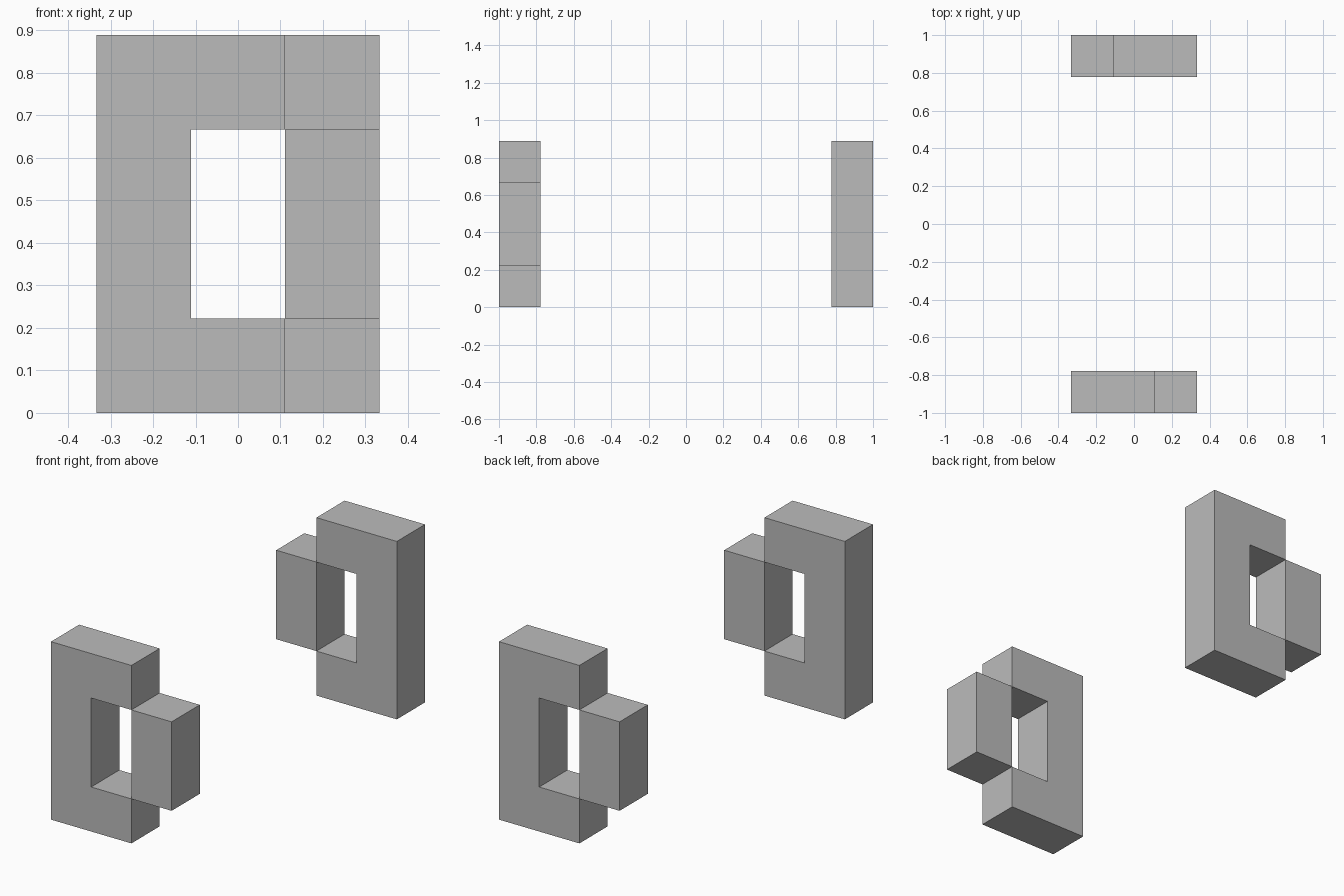
import bpy
import bmesh
from math import pi
from mathutils import Matrix

cube = bpy.data.objects.get("Cube")
if cube:
    bpy.data.objects.remove(cube, do_unlink=True)

U = 2 / 9            # grid unit: every part is a whole number of units
DEPTH = U

grey = bpy.data.materials.new("plain grey")
grey.use_nodes = True
colour = (0.5, 0.5, 0.5, 1)
grey.diffuse_color = colour
grey.node_tree.nodes["Principled BSDF"].inputs["Base Color"].default_value = colour


def slab(name, outline, turn):
    """Extrude an x-z outline (in units) through the depth of the front frame."""
    bm = bmesh.new()
    face = bm.faces.new([bm.verts.new((x * U, -1, z * U)) for x, z in outline])
    out = bmesh.ops.extrude_face_region(bm, geom=[face])
    moved = [v for v in out["geom"] if isinstance(v, bmesh.types.BMVert)]
    bmesh.ops.translate(bm, verts=moved, vec=(0, DEPTH, 0))
    bmesh.ops.recalc_face_normals(bm, faces=bm.faces)
    bm.transform(Matrix.Rotation(turn, 4, "Z"))
    mesh = bpy.data.meshes.new(name)
    bm.to_mesh(mesh)
    bm.free()
    mesh.materials.append(grey)
    obj = bpy.data.objects.new(name, mesh)
    bpy.context.collection.objects.link(obj)


# C-shaped bracket and the block that closes its open side
bracket = [(-1.5, 0), (0.5, 0), (0.5, 1), (-0.5, 1),
           (-0.5, 3), (0.5, 3), (0.5, 4), (-1.5, 4)]
block = [(0.5, 1), (1.5, 1), (1.5, 3), (0.5, 3)]

# The back pair is the front pair turned half way round
for side, turn in (("front", 0), ("back", pi)):
    slab(side + "_bracket", bracket, turn)
    slab(side + "_block", block, turn)
